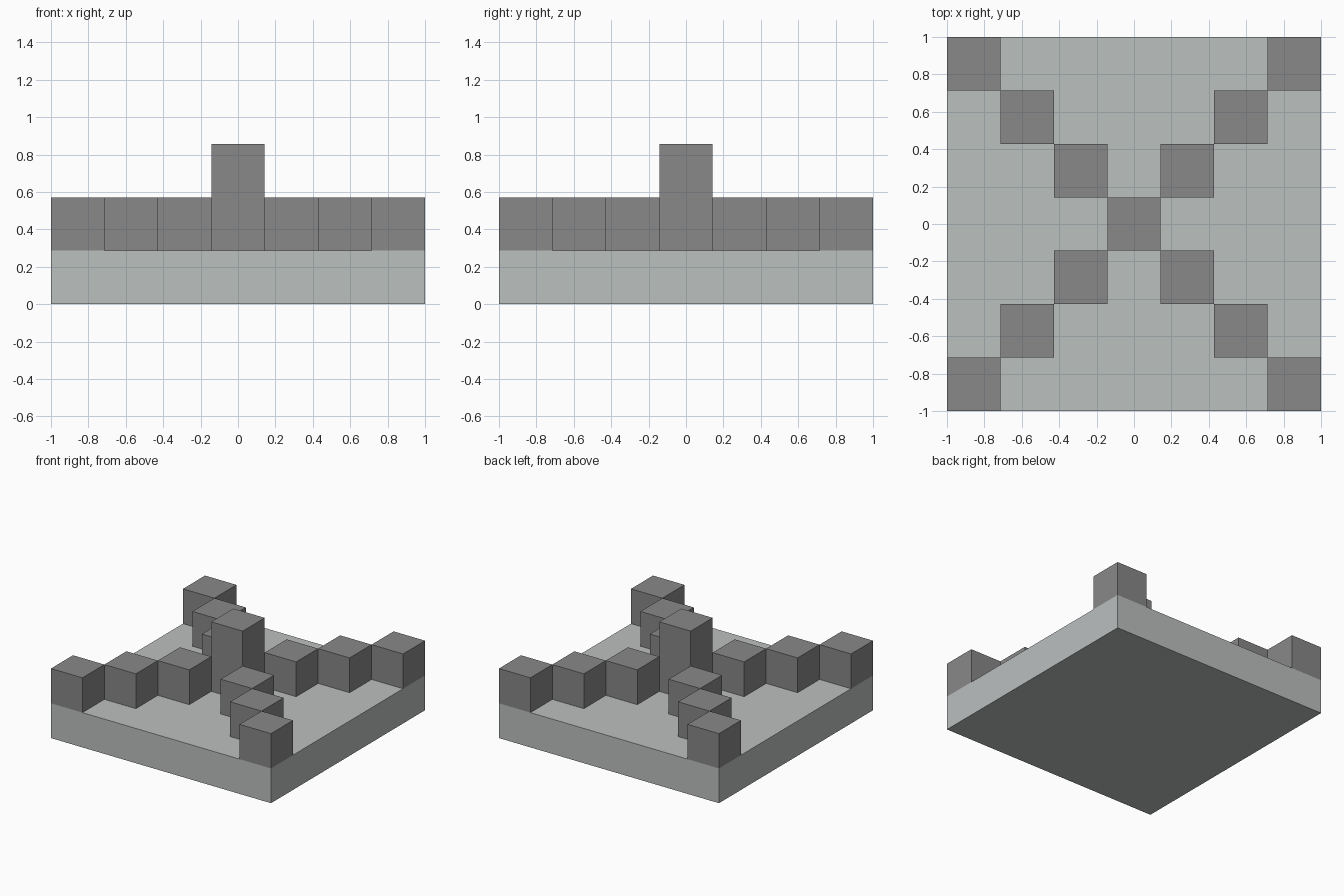
import bpy

cube = bpy.data.objects.get("Cube")
if cube:
    bpy.data.objects.remove(cube, do_unlink=True)

UNIT = 2 / 7  # the model sits on a seven by seven block grid


def make_material(name, rgb):
    mat = bpy.data.materials.new(name)
    mat.use_nodes = True
    colour = (*rgb, 1)
    mat.diffuse_color = colour
    mat.node_tree.nodes["Principled BSDF"].inputs["Base Color"].default_value = colour
    return mat


def make_box(name, x, y, bottom, width, height, mat):
    """Box measured in grid units, standing on the given bottom level."""
    bpy.ops.mesh.primitive_cube_add(size=1)
    box = bpy.context.object
    box.name = name
    box.location = (x * UNIT, y * UNIT, (bottom + height / 2) * UNIT)
    box.scale = (width * UNIT, width * UNIT, height * UNIT)
    bpy.ops.object.transform_apply(location=False, rotation=False, scale=True)
    box.data.materials.append(mat)
    return box


light_grey = make_material("light grey", (0.50, 0.525, 0.52))
dark_grey = make_material("dark grey", (0.246, 0.246, 0.246))

# Square slab and the tall block at its centre
make_box("base_slab", 0, 0, 0, 7, 1, light_grey)
make_box("centre_pillar", 0, 0, 1, 1, 2, dark_grey)

# Four diagonal arms of blocks touching at their corners
for side, sx in (("left", 1), ("right", -1)):
    for end, sy in (("front", -1), ("back", 1)):
        for step in (1, 2, 3):
            make_box(f"{end}_{side}_block_{step}", sx * step, sy * step,
                     1, 1, 1, dark_grey)
